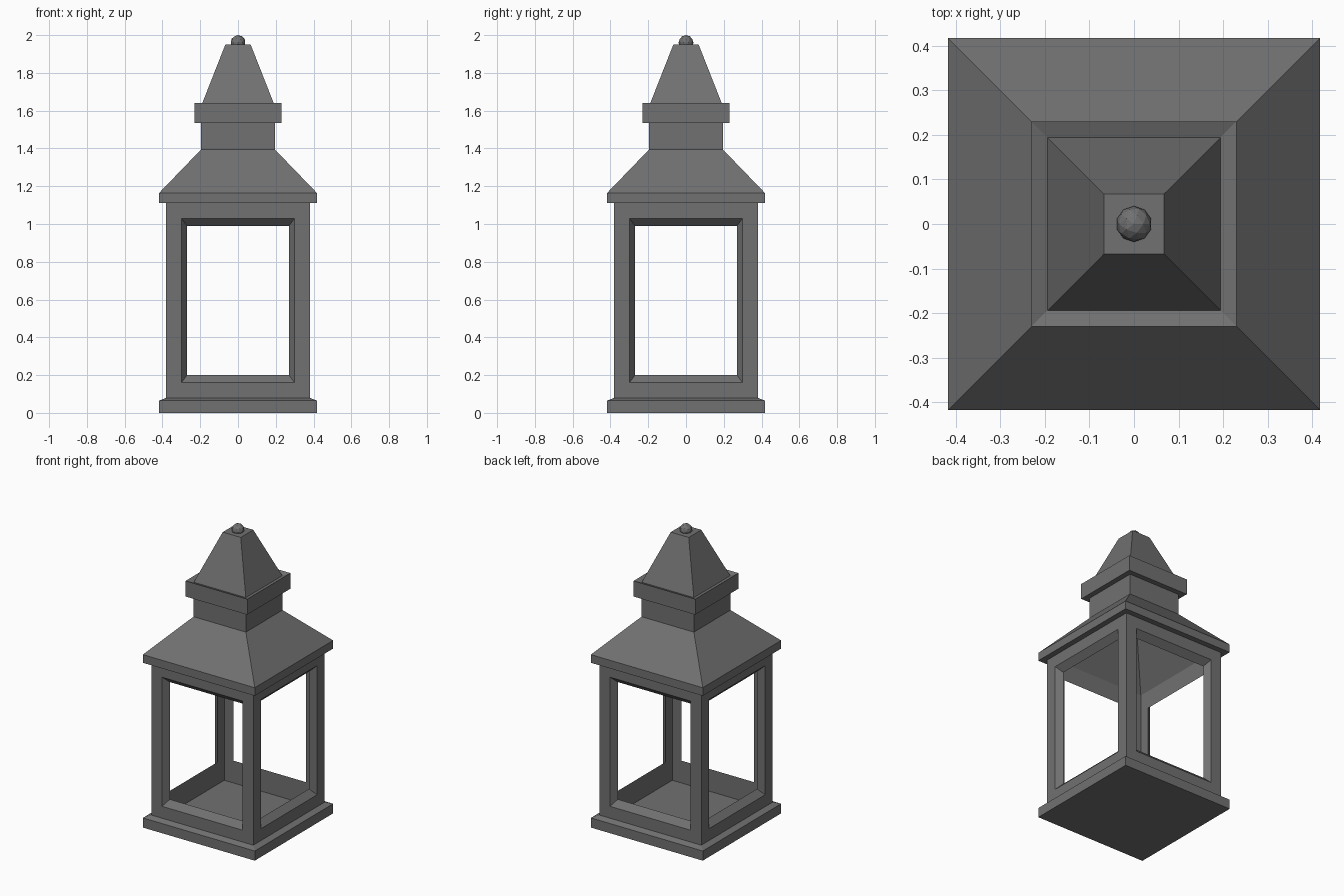
import bpy, bmesh
from math import pi
from mathutils import Matrix, Vector

old = bpy.data.objects.get("Cube")
if old:
    bpy.data.objects.remove(old, do_unlink=True)

# One dark metal colour for the whole lantern
metal = bpy.data.materials.new("dark grey metal")
metal.use_nodes = True
colour = (0.165, 0.165, 0.165, 1)
metal.diffuse_color = colour
metal.node_tree.nodes["Principled BSDF"].inputs["Base Color"].default_value = colour


def finish(bm, name):
    bmesh.ops.remove_doubles(bm, verts=bm.verts, dist=0.0005)
    bmesh.ops.recalc_face_normals(bm, faces=bm.faces)
    mesh = bpy.data.meshes.new(name)
    bm.to_mesh(mesh)
    bm.free()
    mesh.materials.append(metal)
    obj = bpy.data.objects.new(name, mesh)
    bpy.context.collection.objects.link(obj)
    return obj


def bridge(bm, rings):
    for a, b in zip(rings, rings[1:]):
        for i in range(4):
            j = (i + 1) % 4
            bm.faces.new((a[i], a[j], b[j], b[i]))


def square_loft(name, profile):
    """Stack square rings given as (half width, height), capped at both ends."""
    bm = bmesh.new()
    rings = [[bm.verts.new((sx * h, sy * h, z))
              for sx, sy in ((-1, -1), (1, -1), (1, 1), (-1, 1))]
             for h, z in profile]
    bridge(bm, rings)
    bm.faces.new(rings[0])
    bm.faces.new(rings[-1])
    return finish(bm, name)


EAVE, WALL, INNER, NECK = 0.417, 0.38, 0.34, 0.195
FOOT, TOP = 0.08, 1.11

# Base plinth with a sunken floor
square_loft("base", [(EAVE, 0), (EAVE, 0.065), (WALL, FOOT),
                     (INNER, FOOT), (INNER, 0.05)])

# Four window walls, each opening chamfered inwards
bm = bmesh.new()
outline = [(WALL, WALL, FOOT, TOP), (0.30, WALL, 0.16, 1.03),
           (0.27, INNER, 0.20, 0.99), (INNER, INNER, FOOT, TOP)]
for k in range(4):
    turn = Matrix.Rotation(k * pi / 2, 3, "Z")
    rings = [[bm.verts.new(turn @ Vector(p)) for p in
              ((-w, -d, lo), (w, -d, lo), (w, -d, hi), (-w, -d, hi))]
             for w, d, lo, hi in outline]
    bridge(bm, rings)
finish(bm, "window_frame")

# Hollow hipped roof with eave and neck
square_loft("roof", [(0.165, 1.37), (INNER, TOP), (EAVE, TOP), (EAVE, 1.165),
                     (NECK, 1.395), (NECK, 1.54)])

# Collar with a dished top, and the tapering spire
square_loft("collar", [(0.23, 1.535), (0.23, 1.64), (0.18, 1.622)])
square_loft("spire", [(NECK, 1.625), (0.067, 1.95)])

# Ball finial
bm = bmesh.new()
bmesh.ops.create_icosphere(bm, subdivisions=2, radius=0.04,
                           matrix=Matrix.Translation((0, 0, 1.96)))
finish(bm, "finial")
